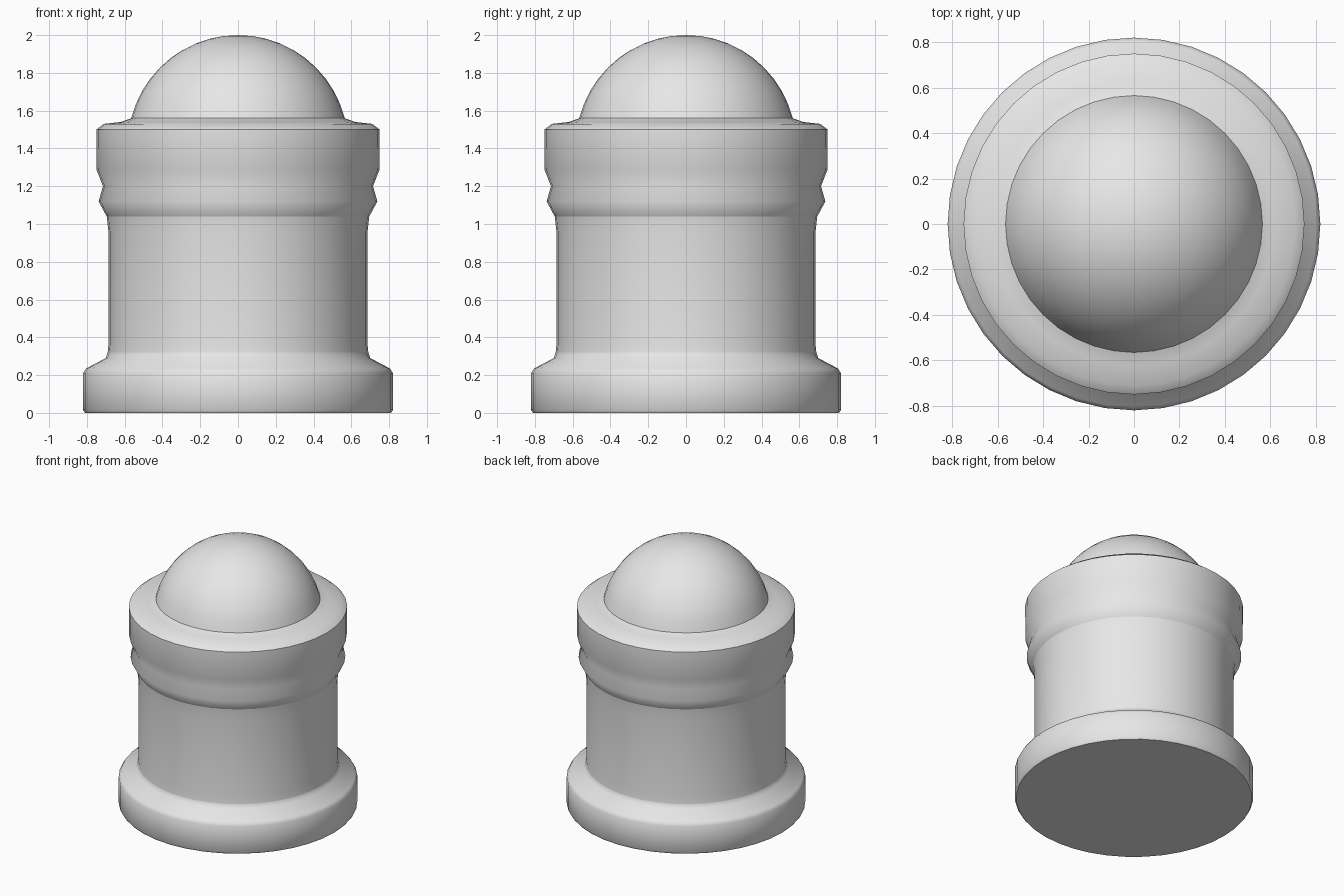
import bpy
import bmesh
import math

cube = bpy.data.objects.get("Cube")
if cube:
    bpy.data.objects.remove(cube, do_unlink=True)

SIDES = 40

grey = bpy.data.materials.new("light_grey")
grey.use_nodes = True
grey.diffuse_color = (0.8, 0.8, 0.8, 1)
grey.node_tree.nodes["Principled BSDF"].inputs["Base Color"].default_value = (0.8, 0.8, 0.8, 1)


def lathe(name, profile, angle=50):
    """Spin a (radius, height) profile around z into a smooth shell."""
    bm = bmesh.new()
    verts = [bm.verts.new((r, 0, z)) for r, z in profile]
    edges = [bm.edges.new(pair) for pair in zip(verts, verts[1:])]
    bmesh.ops.spin(bm, geom=verts + edges, cent=(0, 0, 0), axis=(0, 0, 1),
                   angle=math.tau, steps=SIDES, use_merge=True)
    bmesh.ops.remove_doubles(bm, verts=bm.verts, dist=0.0005)
    bmesh.ops.recalc_face_normals(bm, faces=bm.faces)
    # Shells face away from the axis
    side = max(bm.faces, key=lambda f: f.calc_center_median().xy.length)
    if side.normal.dot(side.calc_center_median() * 1) < 0:
        bmesh.ops.reverse_faces(bm, faces=bm.faces)
    mesh = bpy.data.meshes.new(name)
    bm.to_mesh(mesh)
    bm.free()
    mesh.materials.append(grey)
    obj = bpy.data.objects.new(name, mesh)
    bpy.context.collection.objects.link(obj)
    bpy.ops.object.select_all(action="DESELECT")
    obj.select_set(True)
    bpy.context.view_layer.objects.active = obj
    bpy.ops.object.shade_smooth_by_angle(angle=math.radians(angle))
    return obj


# Wide foot with a sloped shoulder
lathe("base", [(0, 0), (0.81, 0), (0.82, 0.015), (0.82, 0.21),
               (0.805, 0.235), (0.70, 0.29), (0.69, 0.32)])

# Straight body, flaring slightly into the moulding
lathe("shaft", [(0.69, 0.32), (0.685, 0.37), (0.685, 0.95), (0.695, 1.04)])

# Bead, groove and thick rim
lathe("collar", [(0.695, 1.04), (0.738, 1.12), (0.715, 1.20), (0.748, 1.285),
                 (0.75, 1.50), (0.71, 1.53), (0.62, 1.54), (0.565, 1.56)])

# Spherical cap rising from the rim
RADIUS, CENTRE, RINGS = 0.583, 1.417, 10
start = math.asin((1.56 - CENTRE) / RADIUS)
angles = [start + (math.pi / 2 - start) * i / RINGS for i in range(RINGS + 1)]
lathe("dome", [(RADIUS * math.cos(a), CENTRE + RADIUS * math.sin(a)) for a in angles])
